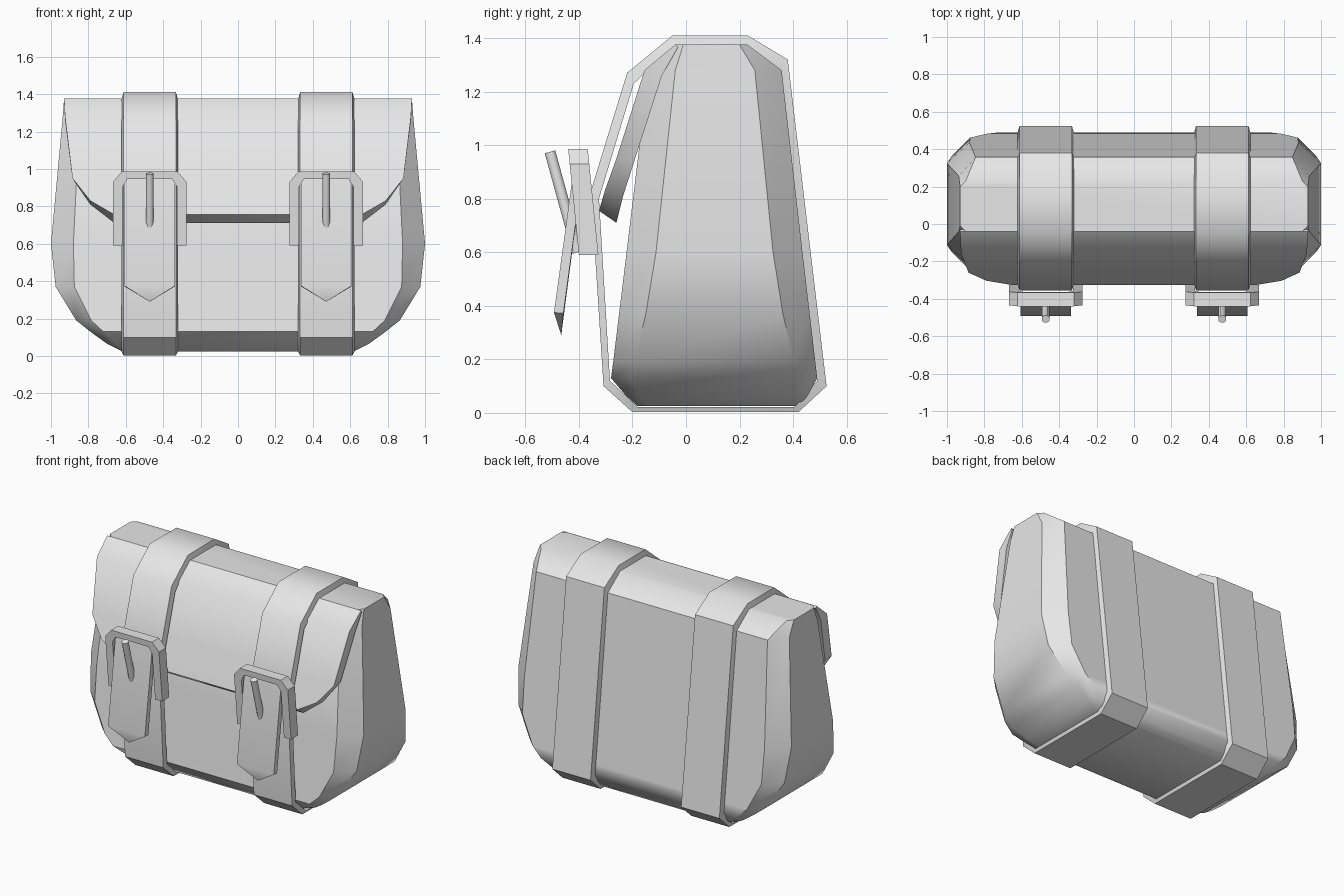
import bpy, bmesh, math
from mathutils import Vector

if "Cube" in bpy.data.objects:
    bpy.data.objects.remove(bpy.data.objects["Cube"])

grey = bpy.data.materials.new("plain grey")
grey.diffuse_color = (0.8, 0.8, 0.8, 1)
grey.use_nodes = True
grey.node_tree.nodes["Principled BSDF"].inputs["Base Color"].default_value = grey.diffuse_color


def finish(name, bm, angle=40):
    bmesh.ops.recalc_face_normals(bm, faces=bm.faces)
    me = bpy.data.meshes.new(name)
    bm.to_mesh(me)
    bm.free()
    me.materials.append(grey)
    ob = bpy.data.objects.new(name, me)
    bpy.context.collection.objects.link(ob)
    bpy.ops.object.select_all(action='DESELECT')
    ob.select_set(True)
    bpy.context.view_layer.objects.active = ob
    bpy.ops.object.shade_smooth_by_angle(angle=math.radians(angle))
    return ob


def loft(name, rings, closed=False, angle=40):
    """Skin a list of equal point loops; cap the ends or join them round."""
    bm = bmesh.new()
    vs = [[bm.verts.new(p) for p in r] for r in rings]
    n = len(vs[0])
    for a, b in zip(vs, vs[1:] + (vs[:1] if closed else [])):
        for i in range(n):
            j = (i + 1) % n
            bm.faces.new((a[i], a[j], b[j], b[i]))
    if not closed:
        bm.faces.new(vs[0])
        bm.faces.new(vs[-1])
    return finish(name, bm, angle)


# bag body: chamfered rectangles stacked in height
# (z, half width, front y, back y, chamfer x, chamfer y)
levels = [(.025, .62, -.18, .42, .03, .03), (.065, .70, -.225, .455, .05, .05),
          (.13, .79, -.28, .49, .07, .07), (.19, .865, -.272, .483, .08, .08),
          (.37, .975, -.25, .462, .10, .10), (.60, 1.0, -.222, .435, .12, .11),
          (1.28, .937, -.14, .357, .09, .10), (1.375, .93, -.04, .23, .03, .03)]
rings = []
for z, w, f, b, cx, cy in levels:
    rings.append([(-w, f + cy, z), (-w + cx, f, z), (w - cx, f, z), (w, f + cy, z),
                  (w, b - cy, z), (w - cx, b, z), (-w + cx, b, z), (-w, b - cy, z)])
loft("bag_body", rings)

# flap: thick sheet hanging over the front (half width, y, z)
outer = [(.93, -.04, 1.376), (.925, -.155, 1.28), (.885, -.26, .95),
         (.79, -.303, .83), (.66, -.325, .755)]
inner = [(.93, -.03, 1.365), (.925, -.09, 1.26), (.885, -.19, .95),
         (.79, -.235, .81), (.66, -.26, .71)]
loft("front_flap", [[(-a[0], *a[1:]), (a[0], *a[1:]), (b[0], *b[1:]), (-b[0], *b[1:])]
                    for a, b in zip(outer, inner)])

# strap loop profile (y, z), outside and inside
strap_out = [(-.20, .003), (.42, .003), (.525, .10), (.38, 1.32), (.23, 1.41),
             (-.05, 1.41), (-.22, 1.27), (-.355, .83), (-.308, .10)]
strap_in = [(-.18, .022), (.405, .022), (.49, .12), (.355, 1.28), (.23, 1.375),
            (-.04, 1.375), (-.195, 1.23), (-.325, .80), (-.284, .12)]

# buckle frame outline (x, z), an upside-down U, outside and inside
frame_out = [(-.197, .59), (-.197, .93), (-.15, .985), (.15, .985), (.197, .93), (.197, .59)]
frame_in = [(-.145, .59), (-.145, .905), (-.12, .945), (.12, .945), (.145, .905), (.145, .59)]

for side, sx in (("left", -1), ("right", 1)):
    cx = .472 * sx

    # strap around the bag, slightly wider at its inner edge
    loft(side + "_strap",
         [[(cx - .14, *o), (cx + .14, *o), (cx + .15, *i), (cx - .15, *i)]
          for o, i in zip(strap_out, strap_in)], closed=True)

    # buckle frame, leaning forward towards the top
    def front_y(z):
        return -.40 - .04 * (z - .59) / .395
    loft(side + "_buckle_frame",
         [[(cx + o[0], front_y(o[1]), o[1]), (cx + i[0], front_y(i[1]), i[1]),
           (cx + i[0], front_y(i[1]) + .073, i[1]), (cx + o[0], front_y(o[1]) + .073, o[1])]
          for o, i in zip(frame_out, frame_in)])

    # hanging strap end with a pointed, bevelled tip
    bm = bmesh.new()
    hw = .135
    f = [bm.verts.new((cx + x, y, z)) for x, y, z in
         ((-hw, -.415, .945), (hw, -.415, .945), (hw, -.493, .375), (-hw, -.493, .375))]
    b = [bm.verts.new((cx + x, y, z)) for x, y, z in
         ((-hw, -.38, .945), (hw, -.38, .945), (hw, -.458, .372),
          (0, -.466, .29), (-hw, -.458, .372))]
    bm.faces.new(f)
    bm.faces.new(b)
    bm.faces.new((f[0], f[1], b[1], b[0]))
    bm.faces.new((f[1], f[2], b[2], b[1]))
    bm.faces.new((f[0], f[3], b[4], b[0]))
    bm.faces.new((f[2], f[3], b[3]))
    bm.faces.new((f[2], b[3], b[2]))
    bm.faces.new((f[3], b[4], b[3]))
    finish(side + "_strap_end", bm, 30)

    # buckle pin
    top, low = Vector((cx, -.508, .975)), Vector((cx, -.405, .60))
    axis = (top - low).normalized()
    u = Vector((1, 0, 0))
    v = axis.cross(u)
    loft(side + "_buckle_pin",
         [[p + .022 * (u * math.cos(a) + v * math.sin(a))
           for a in (math.tau * (k + .5) / 8 for k in range(8))] for p in (low, top)], angle=50)
